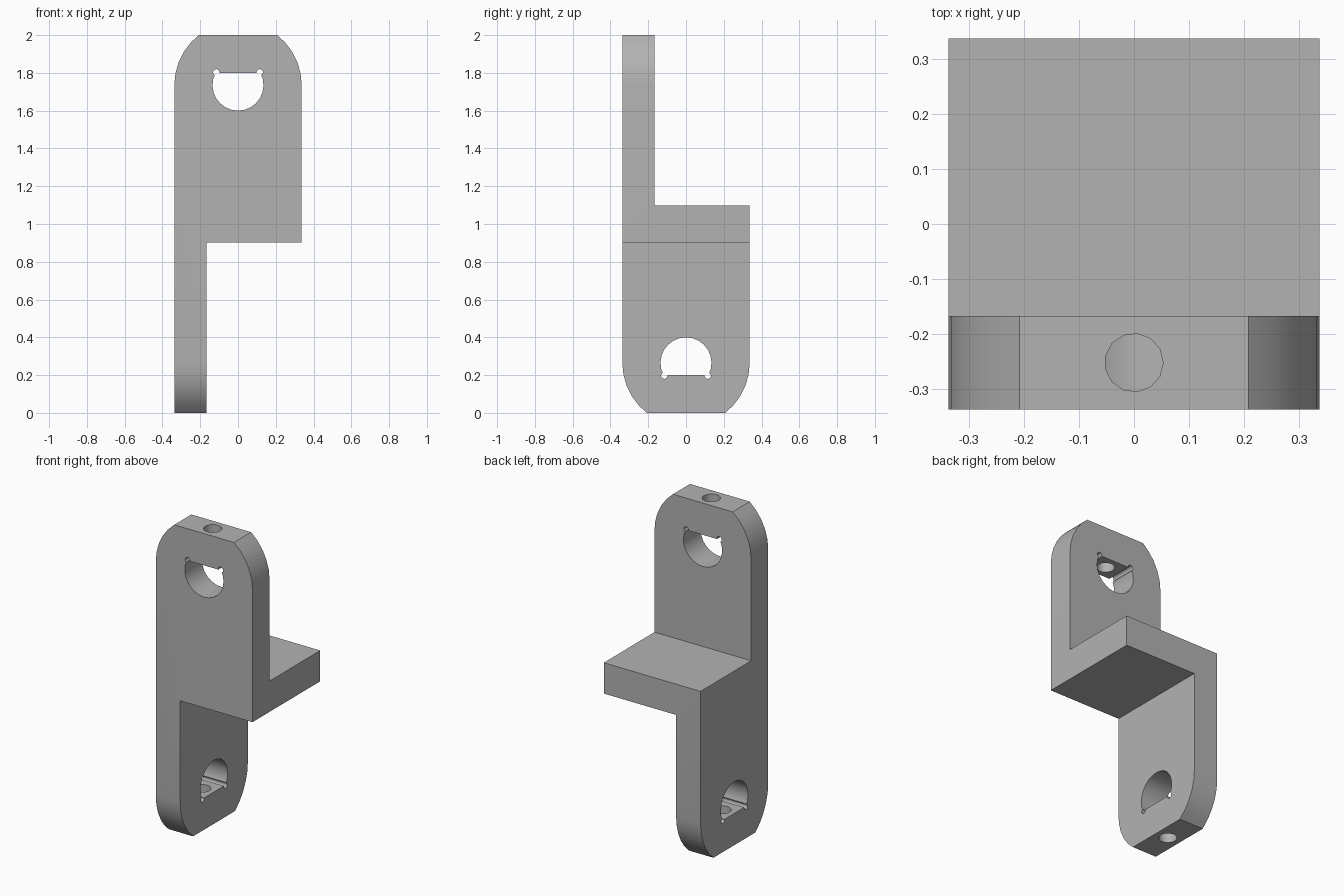
import bpy, bmesh
from math import sin, cos, asin, acos, radians, pi
from mathutils import Matrix, Vector

cube = bpy.data.objects.get("Cube")
if cube:
    bpy.data.objects.remove(cube, do_unlink=True)

HALF = 0.337      # half width, also the radius of the rounded ends
INNER = -0.167    # inner face of each plate
EYE_Z = 1.735     # centre of the large hole
EYE_R = 0.135
FLAT_Z = 1.80     # flat side of the large hole
MID = (INNER - HALF) / 2

# Half turn that carries the upper plate onto the lower one
TURN = Matrix(((0, 1, 0, 0), (1, 0, 0, 0), (0, 0, -1, 2), (0, 0, 0, 1)))
ENDS = (("upper", Matrix.Identity(4)), ("lower", TURN))

grey = bpy.data.materials.new("plain grey")
grey.use_nodes = True
colour = (0.45, 0.45, 0.45, 1)
grey.diffuse_color = colour
grey.node_tree.nodes["Principled BSDF"].inputs["Base Color"].default_value = colour


def arc(cx, cz, r, start, end, steps):
    angles = [start + (end - start) * i / steps for i in range(steps + 1)]
    return [(cx + r * cos(a), cz + r * sin(a)) for a in angles]


def circle(cx, cz, r, sides):
    return arc(cx, cz, r, 0, 2 * pi, sides)[:-1]


def prism(name, points, start, sweep, matrix):
    """Extrude a closed 2D outline, placed by the function start, along sweep."""
    bm = bmesh.new()
    face = bm.faces.new([bm.verts.new(start(u, v)) for u, v in points])
    grown = bmesh.ops.extrude_face_region(bm, geom=[face])
    verts = [g for g in grown["geom"] if isinstance(g, bmesh.types.BMVert)]
    bmesh.ops.translate(bm, vec=Vector(sweep), verts=verts)
    bm.transform(matrix)
    bmesh.ops.recalc_face_normals(bm, faces=bm.faces)
    mesh = bpy.data.meshes.new(name)
    bm.to_mesh(mesh)
    bm.free()
    mesh.materials.append(grey)
    obj = bpy.data.objects.new(name, mesh)
    bpy.context.collection.objects.link(obj)
    return obj


def through(name, points, matrix):
    return prism(name, points, lambda u, v: (u, -0.5, v), (0, 1, 0), matrix)


# Silhouette of a wide plate with a rounded, flat-topped end over a narrow leg
top = asin((2 - EYE_Z) / HALF)
outline = [(-HALF, -0.1), (INNER, -0.1), (INNER, 0.903), (HALF, 0.903)]
outline += arc(0, EYE_Z, HALF, 0, top, 5)
outline += arc(0, EYE_Z, HALF, pi - top, pi, 5)

# The bracket is where the front and side silhouettes overlap
bracket, side = [through(n + "_silhouette", outline, m) for n, m in ENDS]
bracket.name = "bracket"
helpers = [(side, "INTERSECT")]

# Large holes with a flat side, corner reliefs and a drilled hole at each end
rise = asin((FLAT_Z - EYE_Z) / EYE_R)
eye = arc(0, EYE_Z, EYE_R, pi - rise, 2 * pi + rise, 16)
for end, matrix in ENDS:
    def hole(name, points):
        cutter = prism(end + name, points, lambda u, v: (u, -0.4, v), (0, 0.3, 0), matrix)
        helpers.append((cutter, "DIFFERENCE"))
    hole("_eye_cutter", eye)
    for x in (-0.115, 0.115):
        hole("_relief_cutter", circle(x, 1.803, 0.017, 12))
    drill = prism(end + "_drill_cutter", circle(0, MID, 0.053, 13),
                  lambda u, v: (u, v, EYE_Z), (0, 0, 0.4), matrix)
    helpers.append((drill, "DIFFERENCE"))

for helper, operation in helpers:
    helper.hide_render = True
    mod = bracket.modifiers.new(helper.name, "BOOLEAN")
    mod.operation = operation
    mod.solver = "EXACT"
    mod.object = helper

# Bake the cuts, then drop the helpers
depsgraph = bpy.context.evaluated_depsgraph_get()
baked = bpy.data.meshes.new_from_object(bracket.evaluated_get(depsgraph))
bracket.modifiers.clear()
bracket.data = baked
for helper, _ in helpers:
    bpy.data.objects.remove(helper, do_unlink=True)
baked.materials.clear()
baked.materials.append(grey)
for poly in baked.polygons:
    poly.material_index = 0

bpy.ops.object.select_all(action="DESELECT")
bracket.select_set(True)
bpy.context.view_layer.objects.active = bracket
bpy.ops.object.shade_smooth_by_angle(angle=radians(32))
